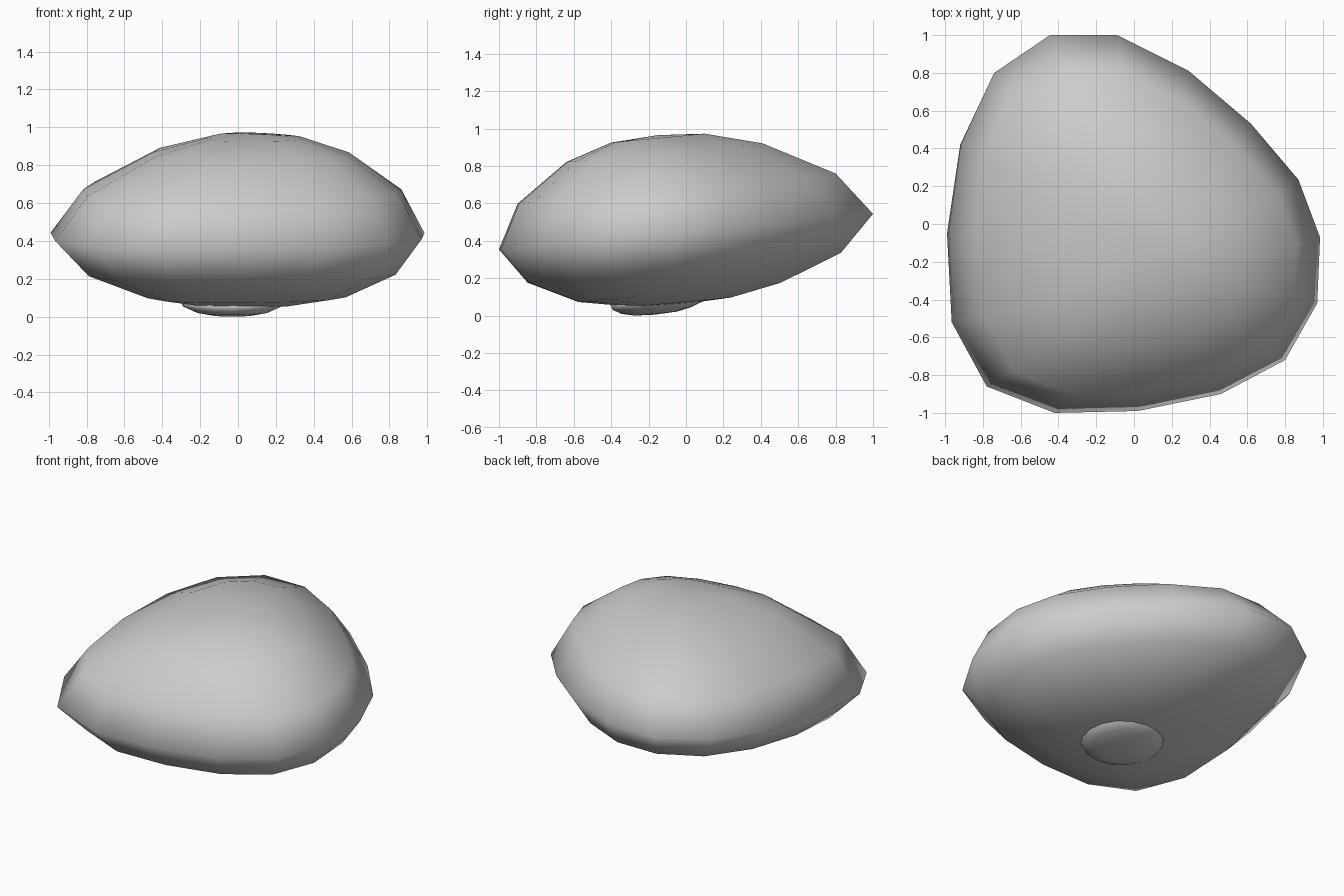
import bpy, bmesh, math

if "Cube" in bpy.data.objects:
    bpy.data.objects.remove(bpy.data.objects["Cube"])

# Plan outline of the stone at its widest ring
OUTLINE = [(.985, -.07), (.87, .235), (.62, .53), (.29, .81), (-.09, 1), (-.445, 1),
           (-.74, .8), (-.92, .42), (-.99, -.05), (-.965, -.52), (-.78, -.86),
           (-.42, -1), (.02, -.99), (.46, -.9), (.8, -.72), (.97, -.42)]
TILT = .095


def build_lofted(name, outline, rings, bottom, top):
    """Skin scaled, tilted copies of an outline; ring = (scale, cx, cy, z)."""
    bm = bmesh.new()
    loops = [[bm.verts.new((cx + x * s, cy + y * s, z + TILT * y * s))
              for x, y in outline] for s, cx, cy, z in rings]
    n = len(outline)
    for a, b in zip(loops, loops[1:]):
        for i in range(n):
            j = (i + 1) % n
            bm.faces.new((a[i], a[j], b[j], b[i]))
    low, high = bm.verts.new(bottom), bm.verts.new(top)
    for i in range(n):
        j = (i + 1) % n
        bm.faces.new((low, loops[0][j], loops[0][i]))
        bm.faces.new((high, loops[-1][i], loops[-1][j]))
    bmesh.ops.recalc_face_normals(bm, faces=bm.faces)
    mesh = bpy.data.meshes.new(name)
    bm.to_mesh(mesh)
    bm.free()
    mesh.shade_smooth()
    obj = bpy.data.objects.new(name, mesh)
    bpy.context.collection.objects.link(obj)
    return obj


# Main pebble body
build_lofted("stone_body", OUTLINE,
             [(.26, .05, -.02, .073), (.54, .045, -.035, .125), (.838, .02, -.01, .257),
              (1, 0, 0, .45),
              (.85, .025, -.05, .68), (.525, .07, -.115, .872), (.25, .1, -.15, .95)],
             (.05, -.02, .062), (.1, -.15, .966))

# Small bump emerging from the underside
circle = [(math.cos(i * math.tau / 16), .93 * math.sin(i * math.tau / 16)) for i in range(16)]
build_lofted("underside_bump", circle,
             [(.12, -.03, -.16, .012), (.2, -.03, -.16, .028),
              (.26, -.03, -.15, .055), (.275, -.03, -.15, .085), (.2, -.03, -.15, .13)],
             (-.03, -.17, .006), (-.03, -.15, .15))

# Rest the lowest point on the ground
bpy.context.view_layer.update()
low = min(v.co.z for o in bpy.data.objects for v in o.data.vertices)
for o in bpy.data.objects:
    o.location.z = -low
